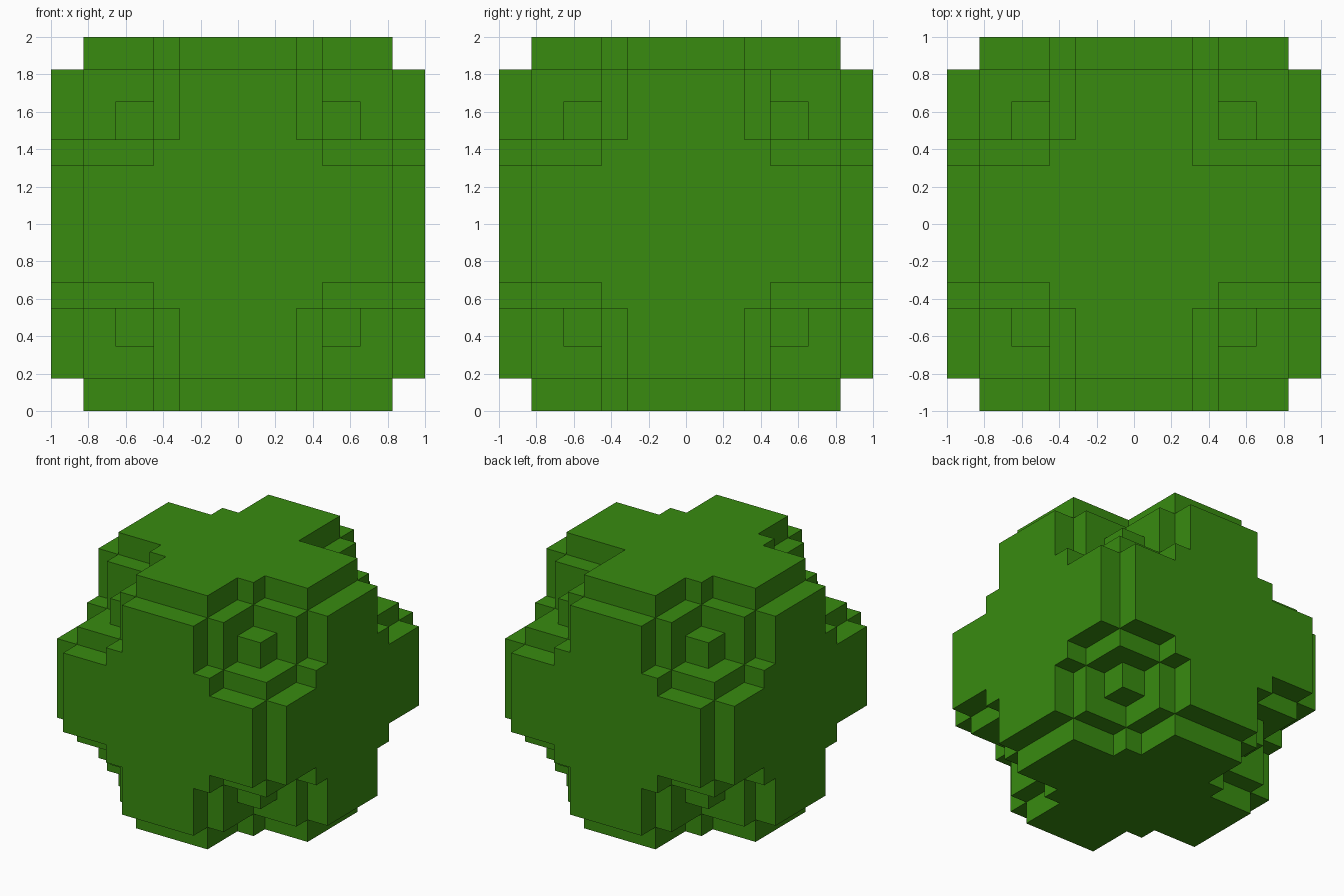
import bpy, bmesh
from itertools import permutations, product

if "Cube" in bpy.data.objects:
    bpy.data.objects.remove(bpy.data.objects["Cube"])

# Step distances from the centre
A, B, C, D, E = 0.312, 0.453, 0.656, 0.826, 1.0
CUTS = [-E, -D, -C, -B, -A, A, B, C, D, E]

# Half-sizes of the overlapping centred blocks, in every axis order
blocks = set()
for size in [(E, D, A), (E, B, B), (D, D, B), (C, C, C)]:
    blocks.update(permutations(size))


def filled(p):
    # one missing step on the top plate, at the back right corner
    if p[2] > D and A < p[0] < B and A < p[1] < B:
        return False
    return any(all(abs(v) < s for v, s in zip(p, b)) for b in blocks)


# Solid cells of the stepped grid
n = len(CUTS) - 1
mid = [(CUTS[i] + CUTS[i + 1]) / 2 for i in range(n)]
cells = {c for c in product(range(n), repeat=3) if filled([mid[i] for i in c])}

# Skin: one quad for each cell side that faces open space
bm = bmesh.new()
verts = {}


def vert(key):
    if key not in verts:
        x, y, z = (CUTS[i] for i in key)
        verts[key] = bm.verts.new((x, y, z + 1))
    return verts[key]


for cell in cells:
    for axis, side in product(range(3), (0, 1)):
        near = list(cell)
        near[axis] += 2 * side - 1
        if tuple(near) in cells:
            continue
        u, v = (axis + 1) % 3, (axis + 2) % 3
        ring = []
        for du, dv in [(0, 0), (1, 0), (1, 1), (0, 1)]:
            k = list(cell)
            k[axis] += side
            k[u] += du
            k[v] += dv
            ring.append(vert(tuple(k)))
        bm.faces.new(ring if side else ring[::-1])

# Merge flat neighbours into clean faces
bmesh.ops.dissolve_limit(bm, angle_limit=0.02, verts=bm.verts[:], edges=bm.edges[:])
mesh = bpy.data.meshes.new("stepped_bush")
bm.to_mesh(mesh)
bm.free()

leaf = bpy.data.materials.new("leaf_green")
leaf.diffuse_color = (0.04, 0.26, 0.005, 1)
leaf.use_nodes = True
leaf.node_tree.nodes["Principled BSDF"].inputs["Base Color"].default_value = leaf.diffuse_color
mesh.materials.append(leaf)
bush = bpy.data.objects.new("stepped_bush", mesh)
bpy.context.collection.objects.link(bush)
